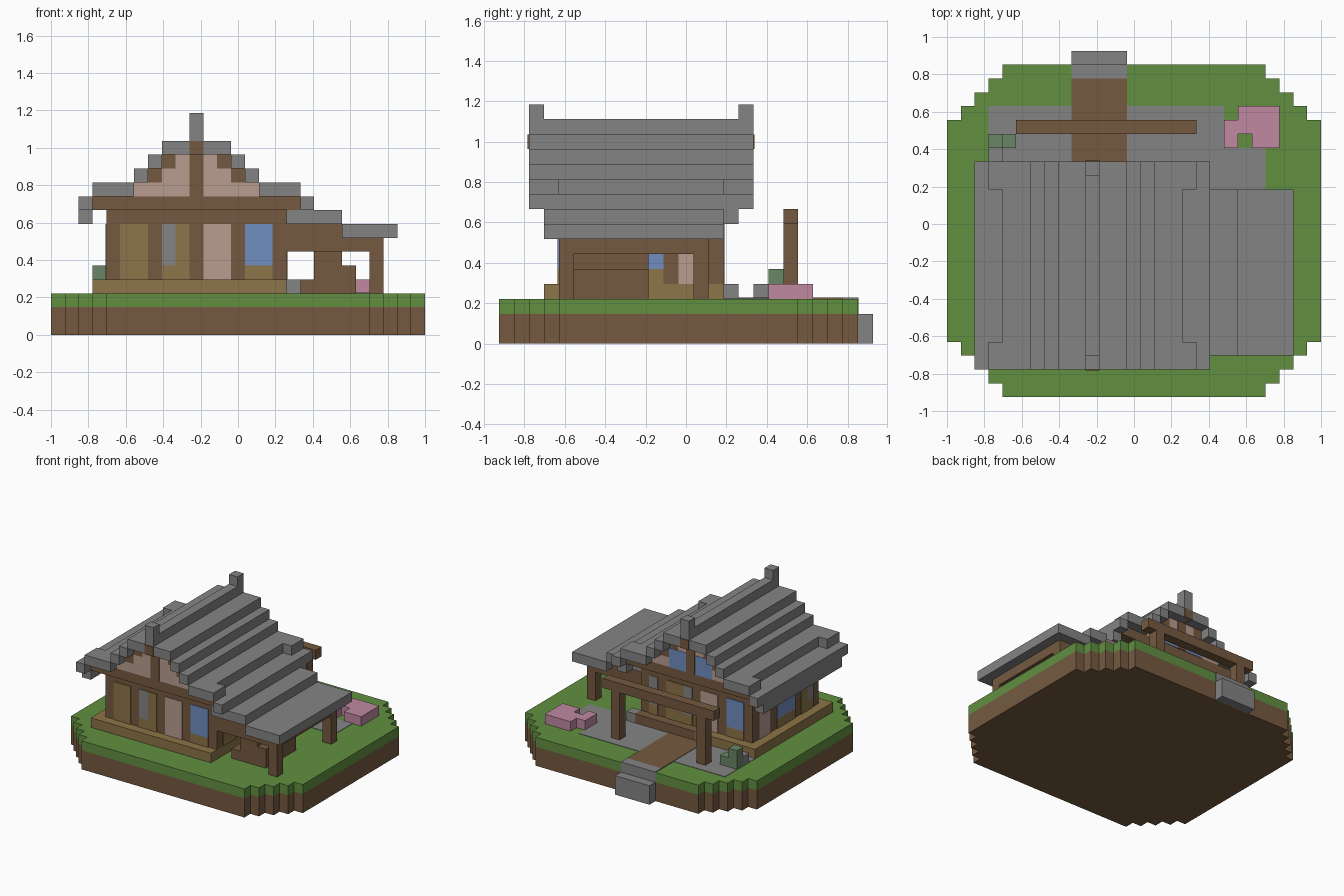
import bpy
import bmesh

U = 2 / 27          # grid cell size
T = 0.08            # plate thickness in cells

if "Cube" in bpy.data.objects:
    bpy.data.objects.remove(bpy.data.objects["Cube"])


def material(name, *rgb):
    lin = [((c / 255 + 0.055) / 1.055) ** 2.4 for c in rgb] + [1]
    m = bpy.data.materials.new(name)
    m.use_nodes = True
    m.diffuse_color = lin
    m.node_tree.nodes["Principled BSDF"].inputs["Base Color"].default_value = lin
    return m


WOOD = material("brown wood", 117, 90, 64)
GRASS = material("grass green", 97, 143, 64)
STONE = material("stone grey", 132, 132, 132)
GOLD = material("golden plank", 140, 117, 72)
PLASTER = material("rosy plaster", 184, 157, 145)
GLASS = material("window blue", 113, 141, 192)
BLOSSOM = material("blossom pink", 192, 137, 160)
LEAF = material("bush green", 106, 134, 103)


def part(name, mat, *boxes):
    """One object from boxes given as x0, x1, y0, y1, z0, z1 in cells."""
    bm = bmesh.new()
    for x0, x1, y0, y1, z0, z1 in boxes:
        cube = bmesh.ops.create_cube(bm, size=1)
        for v in cube["verts"]:
            v.co = (((x0 if v.co.x < 0 else x1) - 13.5) * U,
                    ((y0 if v.co.y < 0 else y1) - 12.5) * U,
                    (z0 if v.co.z < 0 else z1) * U)
    mesh = bpy.data.meshes.new(name)
    bm.to_mesh(mesh)
    bm.free()
    mesh.materials.append(mat)
    obj = bpy.data.objects.new(name, mesh)
    bpy.context.collection.objects.link(obj)
    return obj


def both(x0, x1, *rest):
    """A box and its twin across the ridge."""
    return [(x0, x1, *rest), (21 - x1, 21 - x0, *rest)]


# Island with stepped corners
def island(z0, z1):
    return [(4 - k, 23 + k, k, 24 - k, z0, z1) for k in range(5)]


part("soil", WOOD, *island(0, 2))
part("grass", GRASS, *island(2, 3))

# Yard paving, path and step
part("paving", STONE, (3, 20, 15, 21, 2.5, 3 + T / 2), (20, 23, 15, 18, 2.5, 3 + T / 2))
part("path", WOOD, (9, 13, 16, 23, 2.5, 3 + T))
part("path_step", STONE, (9, 13, 24, 25, 0, 2), (9, 13, 23, 24 + T / 2, 2, 3 + T))
part("yard_stones", STONE, (17, 18, 15, 16, 3, 4), (3, 4, 17, 18, 3, 4))
part("bush", LEAF, (3, 4, 18, 19, 3, 5), (4, 5, 18, 19, 3, 4))
part("blossom_bed", BLOSSOM, (20, 21, 18, 20, 3, 4), (21, 22, 19, 21, 3, 4),
     (22, 24, 18, 21, 3, 4))

# Garden gate
part("gate_posts", WOOD, *both(6, 7, 19, 20, 3, 8), (16, 17, 19, 20, 3, 8))
bpy.data.objects.remove(bpy.data.objects["gate_posts"])
part("gate_posts", WOOD, (6, 7, 19, 20, 3, 8), (16, 17, 19, 20, 3, 8))
part("gate_beam", WOOD, (5, 18, 19, 20, 8, 9))

# House base and walls
part("platform", GOLD, (3, 17, 3, 15, 3, 4), (3, 10, 15, 16, 3, 4))
part("back_step", WOOD, (10, 17, 15, 16, 3, 4))
part("walls", WOOD, (4, 17, 4, 15, 4, 10))
part("end_beams", WOOD, *[(3, 18, y, y + 1, 9, 10) for y in (3, 15)])


# Wall panels as thin plates
def front(a, b, z0, z1):
    return (a, b, 4 - T, 4.2, z0, z1)


def back(a, b, z0, z1):
    return (a, b, 14.8, 15 + T, z0, z1)


def left_side(a, b, z0, z1):
    return (4 - T, 4.2, a, b, z0, z1)


def right_side(a, b, z0, z1):
    return (16.8, 17 + T, a, b, z0, z1)


part("plank_panels", GOLD,
     front(5, 7, 4, 8), front(8, 9, 4, 5), front(9, 10, 4, 8), front(14, 16, 4, 5),
     back(12, 14, 4, 8), back(15, 16, 4, 5), back(11, 12, 4, 5), back(5, 7, 4, 5),
     left_side(8, 11, 4, 5), left_side(5, 6, 4, 5), left_side(6, 7, 4, 8),
     right_side(8, 11, 4, 5), right_side(5, 7, 4, 8))
part("grey_windows", STONE, front(8, 9, 5, 8), back(15, 16, 5, 8),
     back(11, 12, 5, 8), left_side(5, 6, 5, 8))
part("plaster_panels", PLASTER, front(11, 13, 4, 8), back(8, 10, 4, 8),
     left_side(12, 14, 4, 8), right_side(12, 13, 4, 8))
part("blue_windows", GLASS, front(14, 16, 5, 8), back(5, 7, 5, 8),
     left_side(8, 11, 5, 8), right_side(8, 11, 5, 8))

# Gables
part("gable_plaster", PLASTER, (6, 15, 3, 16, 10, 11), (8, 13, 3, 16, 11, 12),
     (9, 12, 3, 16, 12, 13))
part("gable_trim", WOOD, *both(7, 8, 3, 16, 11, 12), *both(8, 9, 3, 16, 12, 13),
     (10, 11, 3 - T, 16 + T, 10, 13), (10, 11, 2 - T, 17 + T, 13, 13.98))
part("gable_windows", GLASS, *both(8, 10, 15.8, 16 + T / 2, 10, 12))

# Main roof in steps, with raised eave corners
part("roof", STONE,
     (10, 11, 2, 17, 14, 15), (8, 13, 2, 17, 13, 14),
     *both(7, 8, 2, 17, 12, 13), *both(6, 7, 2, 17, 11, 12),
     *both(4, 6, 2, 17, 10, 11), *both(3, 4, 2, 4, 10, 11),
     *both(3, 4, 15, 17, 10, 11), *both(3, 4, 4, 15, 9, 10),
     *both(2, 3, 2, 17, 9, 10), *both(2, 3, 3, 16, 8, 9))
part("ridge_finials", STONE, *[(10, 11, y, y + 1, 14, 16) for y in (2, 16)])

# Lean-to with its frame and log stack
part("lean_to_roof", STONE, (17, 21, 3, 15, 8, 9), (21, 25, 3, 15, 7, 8))
frame = [(23, 24, 4, 14, 6, 7)]
for y in (4, 13):
    frame += [(23, 24, y, y + 1, 3, 7), (17, 24, y, y + 1, 6, 7), (17, 21, y, y + 1, 7, 8)]
part("lean_to_frame", WOOD, *frame)
part("log_stack", WOOD, (18, 22, 5, 10, 3, 4), (19, 22, 5, 10, 4, 5), (19, 21, 5, 10, 5, 6))
